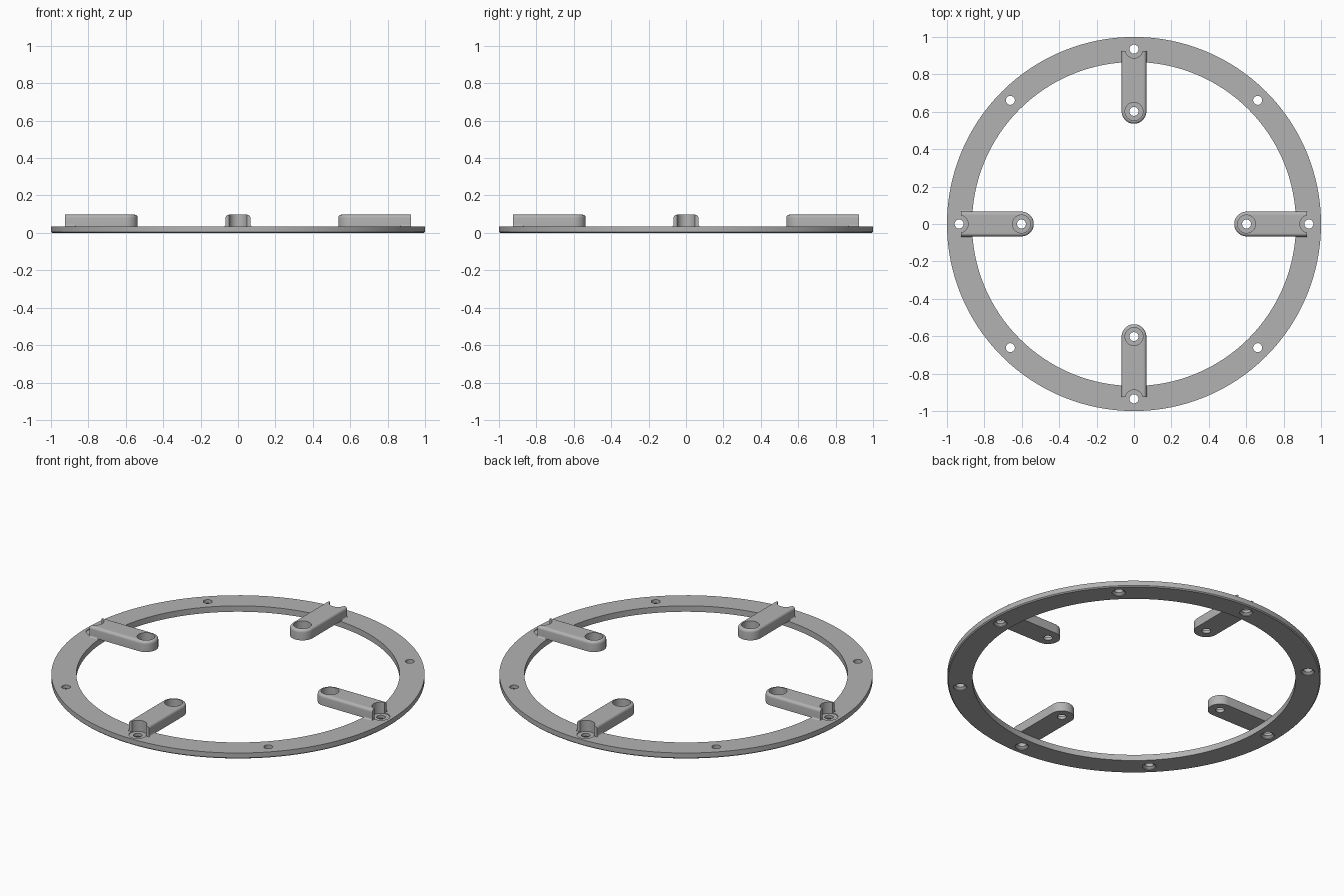
import bpy, bmesh
from math import pi, cos, sin
from mathutils import Matrix

if "Cube" in bpy.data.objects:
    bpy.data.objects.remove(bpy.data.objects["Cube"])

grey = bpy.data.materials.new("plain grey")
grey.use_nodes = True
colour = (0.45, 0.45, 0.45, 1)
grey.diffuse_color = colour
grey.node_tree.nodes["Principled BSDF"].inputs["Base Color"].default_value = colour

RING_TOP, ARM_TOP = 0.035, 0.097
BOLT_R, TIP_R, HALF = 0.935, 0.602, 0.066
HOLE, HEAD = 0.024, 0.048


def make(name, bm):
    bmesh.ops.recalc_face_normals(bm, faces=bm.faces)
    me = bpy.data.meshes.new(name)
    bm.to_mesh(me)
    bm.free()
    me.materials.append(grey)
    ob = bpy.data.objects.new(name, me)
    bpy.context.collection.objects.link(ob)
    return ob


def lathe(bm, profile, x=0, y=0, steps=32, closed=False):
    """Spin an (r, z) profile about a vertical axis at x, y."""
    rings = [[bm.verts.new((x + r * cos(2 * pi * i / steps), y + r * sin(2 * pi * i / steps), z))
              for i in range(steps)] for r, z in profile]
    pairs = list(zip(rings, rings[1:] + rings[:1]))
    for a, b in pairs if closed else pairs[:-1]:
        for i in range(steps):
            j = (i + 1) % steps
            bm.faces.new((a[i], a[j], b[j], b[i]))
    if not closed:
        bm.faces.new(rings[0])
        bm.faces.new(rings[-1])


def prism(bm, outline, direction):
    """Extrude a closed outline of 3D points."""
    face = bm.faces.new([bm.verts.new(p) for p in outline])
    out = bmesh.ops.extrude_face_region(bm, geom=[face])["geom"]
    bmesh.ops.translate(bm, vec=direction, verts=[g for g in out if isinstance(g, bmesh.types.BMVert)])


def cut(ob, cutter):
    """Subtract the cutter, bake the result and remove the cutter."""
    cutter.hide_render = True
    mod = ob.modifiers.new("holes", 'BOOLEAN')
    mod.operation, mod.solver, mod.object = 'DIFFERENCE', 'EXACT', cutter
    deps = bpy.context.evaluated_depsgraph_get()
    me = bpy.data.meshes.new_from_object(ob.evaluated_get(deps))
    ob.modifiers.clear()
    ob.data = me
    bpy.data.objects.remove(cutter)


def smooth(ob):
    bpy.ops.object.select_all(action='DESELECT')
    ob.select_set(True)
    bpy.context.view_layer.objects.active = ob
    bpy.ops.object.shade_smooth_by_angle(angle=pi / 6)


# Flat ring with a small chamfer on its lower outer edge
bm = bmesh.new()
lathe(bm, [(0.866, 0), (0.994, 0), (1, 0.006), (1, RING_TOP), (0.866, RING_TOP)], steps=128, closed=True)
ring = make("ring", bm)

# Eight bolt holes, countersunk below; those by the arms also have a head seat
bm = bmesh.new()
for k in range(8):
    a = k * pi / 4
    top = [(HOLE, 0.05)] if k % 2 else [(HOLE, 0.031), (HEAD, 0.031), (HEAD, 0.05)]
    lathe(bm, [(0.036, -0.01), (0.036, 0.004), (HOLE, 0.014)] + top, BOLT_R * cos(a), BOLT_R * sin(a))
cut(ring, make("ring_cutter", bm))
smooth(ring)

# Arm: rounded tip, square outer end, softened top edges
bm = bmesh.new()
END = 0.925
outline = [(END, HALF, RING_TOP)]
outline += [(TIP_R + HALF * cos(t), HALF * sin(t), RING_TOP)
            for t in (pi / 2 + pi * i / 24 for i in range(25))]
outline.append((END, -HALF, RING_TOP))
prism(bm, outline, (0, 0, ARM_TOP - RING_TOP))
rim = [e for e in bm.edges if all(v.co.z > RING_TOP + 0.01 for v in e.verts)
       and not all(v.co.x > END - 0.001 for v in e.verts)]
bmesh.ops.bevel(bm, geom=rim, offset=0.016, segments=5, profile=0.5, affect='EDGES')
arm = make("arm_1", bm)

# Screw hole with head recess at the tip, head clearance at the outer end
bm = bmesh.new()
lathe(bm, [(HOLE, 0), (HOLE, 0.052), (HEAD, 0.052), (HEAD, 0.15)], TIP_R)
lathe(bm, [(HEAD, 0), (HEAD, 0.15)], BOLT_R)
cut(arm, make("arm_cutter", bm))

# Concave fillets where the arm sides meet the ring
bm = bmesh.new()
F = 0.009
for s in (1, -1):
    curve = [(0.87, s * (HALF + F - F * cos(t)), RING_TOP + F - F * sin(t))
             for t in (pi / 2 * i / 5 for i in range(6))]
    prism(bm, curve + [(0.87, s * HALF, RING_TOP)], (END - 0.87, 0, 0))
fillet = make("arm_fillet_1", bm)

# Repeat around the ring
for part in (arm, fillet):
    smooth(part)
    for k in range(1, 4):
        copy = part.copy()
        copy.name = part.name[:-1] + str(k + 1)
        copy.matrix_world = Matrix.Rotation(k * pi / 2, 4, 'Z')
        bpy.context.collection.objects.link(copy)
